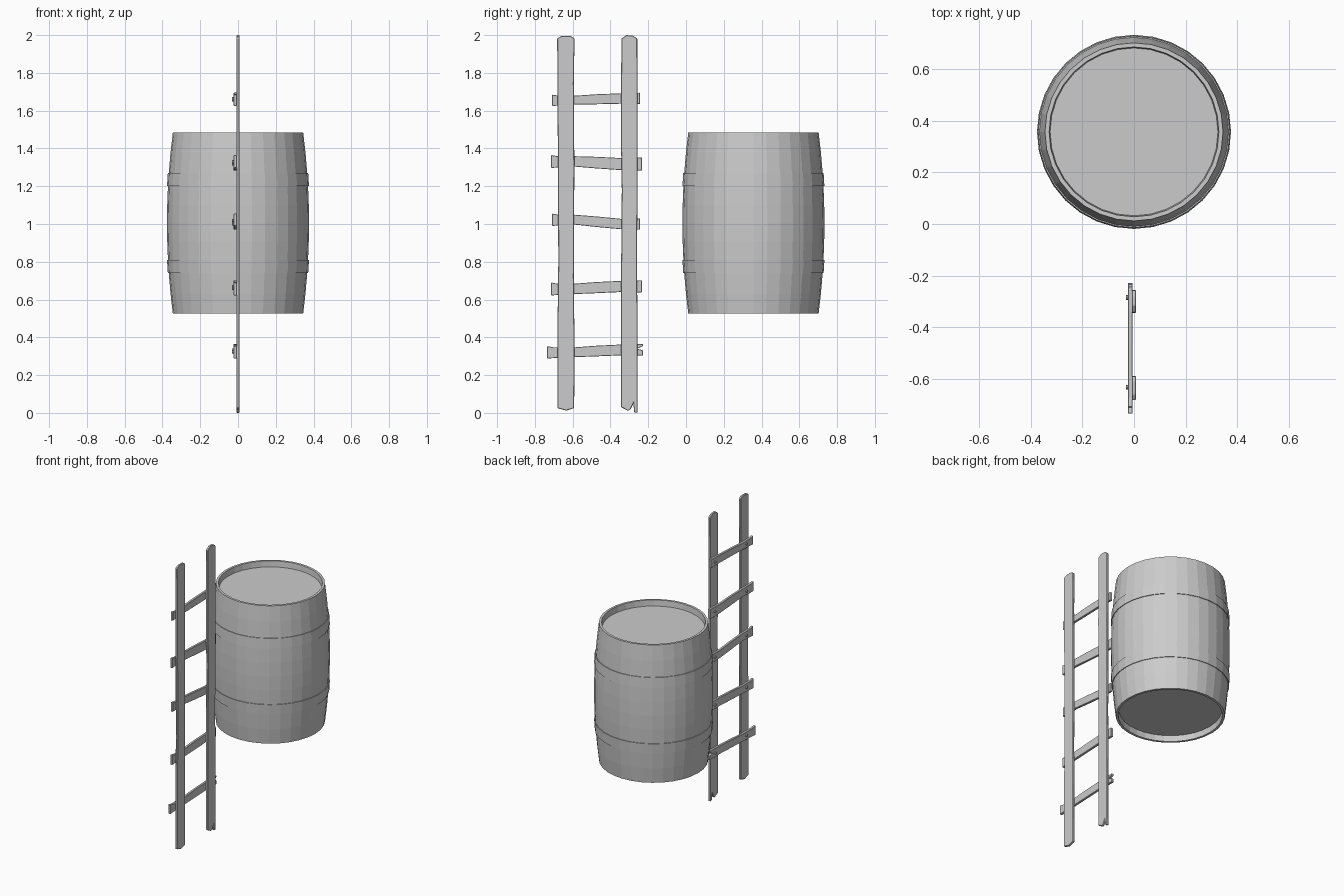
import bpy, bmesh, math

if "Cube" in bpy.data.objects:
    bpy.data.objects.remove(bpy.data.objects["Cube"])

SIDES = 32
BARREL_Y = 0.357


def finish(name, bm):
    bmesh.ops.recalc_face_normals(bm, faces=bm.faces)
    mesh = bpy.data.meshes.new(name)
    bm.to_mesh(mesh)
    bm.free()
    obj = bpy.data.objects.new(name, mesh)
    bpy.context.collection.objects.link(obj)
    return obj


def lathe(name, profile, closed=False):
    """Spin (radius, z) points round the barrel axis; open ends become discs."""
    bm = bmesh.new()
    rings = []
    for r, z in profile:
        rings.append([bm.verts.new((r * math.cos(2 * math.pi * i / SIDES),
                                    BARREL_Y + r * math.sin(2 * math.pi * i / SIDES), z))
                      for i in range(SIDES)])
    pairs = list(zip(rings, rings[1:]))
    if closed:
        pairs.append((rings[-1], rings[0]))
    else:
        bm.faces.new(rings[0])
        bm.faces.new(rings[-1])
    for a, b in pairs:
        for i in range(SIDES):
            j = (i + 1) % SIDES
            bm.faces.new((a[i], a[j], b[j], b[i]))
    return finish(name, bm)


def plank(name, outline, x0, x1, bevel=0.003):
    """Extrude a (y, z) outline from x0 to x1 with slightly worn edges."""
    bm = bmesh.new()
    face = bm.faces.new([bm.verts.new((x0, y, z)) for y, z in outline])
    new = bmesh.ops.extrude_face_region(bm, geom=[face])["geom"]
    bmesh.ops.translate(bm, vec=(x1 - x0, 0, 0),
                        verts=[g for g in new if isinstance(g, bmesh.types.BMVert)])
    obj = finish(name, bm)
    mod = obj.modifiers.new("worn_edges", 'BEVEL')
    mod.width = bevel
    mod.segments = 1
    return obj


def bulge(z):
    return 0.376 - 0.031 * (abs(z - 1.005) / 0.48) ** 2


# Barrel body with recessed lids at both ends
levels = [0.525, 0.63, 0.74, 0.81, 0.91, 1.005, 1.10, 1.20, 1.27, 1.38, 1.485]
body = [(0.325, 0.565), (0.329, 0.525)]
body += [(bulge(z), z) for z in levels]
body += [(0.329, 1.485), (0.325, 1.445)]
lathe("barrel_body", body)

# Metal hoops
for label, z0, z1 in (("lower", 0.74, 0.81), ("upper", 1.20, 1.27)):
    a, b = bulge(z0), bulge(z1)
    lathe(label + "_hoop", [(a - 0.006, z0), (a + 0.005, z0),
                            (b + 0.005, z1), (b - 0.006, z1)], closed=True)

# Ladder rails with slightly uneven edges and a split foot
plank("front_rail", [
    (-0.68, 0.025), (-0.635, 0.012), (-0.592, 0.025), (-0.590, 0.35),
    (-0.594, 0.72), (-0.591, 1.30), (-0.594, 1.75), (-0.590, 1.982),
    (-0.61, 1.995), (-0.66, 1.995), (-0.682, 1.982), (-0.678, 1.30),
    (-0.676, 0.80), (-0.681, 0.40)], -0.008, 0.008)
plank("back_rail", [
    (-0.344, 0.03), (-0.305, 0.010), (-0.292, 0.022), (-0.278, 0.05),
    (-0.275, 0.004), (-0.257, 0.0), (-0.256, 0.38), (-0.260, 0.85),
    (-0.256, 1.20), (-0.258, 1.982), (-0.28, 1.997), (-0.315, 2.0),
    (-0.342, 1.982), (-0.345, 1.50), (-0.340, 1.18), (-0.344, 0.70)], -0.008, 0.008)

# Rungs: y range, then bottom and top z at each end
rungs = [
    (-0.735, -0.228, 0.288, 0.353, 0.303, 0.365),
    (-0.714, -0.233, 0.622, 0.690, 0.638, 0.702),
    (-0.709, -0.243, 0.990, 1.055, 0.970, 1.030),
    (-0.714, -0.233, 1.297, 1.365, 1.283, 1.352),
    (-0.709, -0.243, 1.625, 1.685, 1.635, 1.695),
]
for n, (ya, yb, b0, t0, b1, t1) in enumerate(rungs, 1):
    outline = [(ya, b0), (ya + 0.035, b0 + 0.002), (-0.59, b0 + 0.007),
               (-0.47, (b0 + b1) / 2 + 0.004), (-0.34, b1 + 0.002), (yb, b1)]
    if n == 1:
        outline += [(yb, b1 + 0.028), (yb - 0.03, b1 + 0.037), (yb, b1 + 0.05)]
    outline += [(yb, t1), (-0.34, t1 - 0.003), (-0.47, (t0 + t1) / 2 - 0.003),
                (-0.59, t0 - 0.006), (ya + 0.035, t0 - 0.006), (ya, t0)]
    plank("rung_%d" % n, outline, -0.023, -0.006, 0.002)
    # Nail heads joining the rung to each rail
    for side, y in (("front", -0.632), ("back", -0.285)):
        f = (y - ya) / (yb - ya)
        z = (b0 + t0) / 2 * (1 - f) + (b1 + t1) / 2 * f
        bpy.ops.mesh.primitive_cylinder_add(vertices=8, radius=0.009, depth=0.02,
                                            location=(-0.021, y, z),
                                            rotation=(0, math.pi / 2, 0))
        bpy.context.object.name = "%s_nail_%d" % (side, n)
